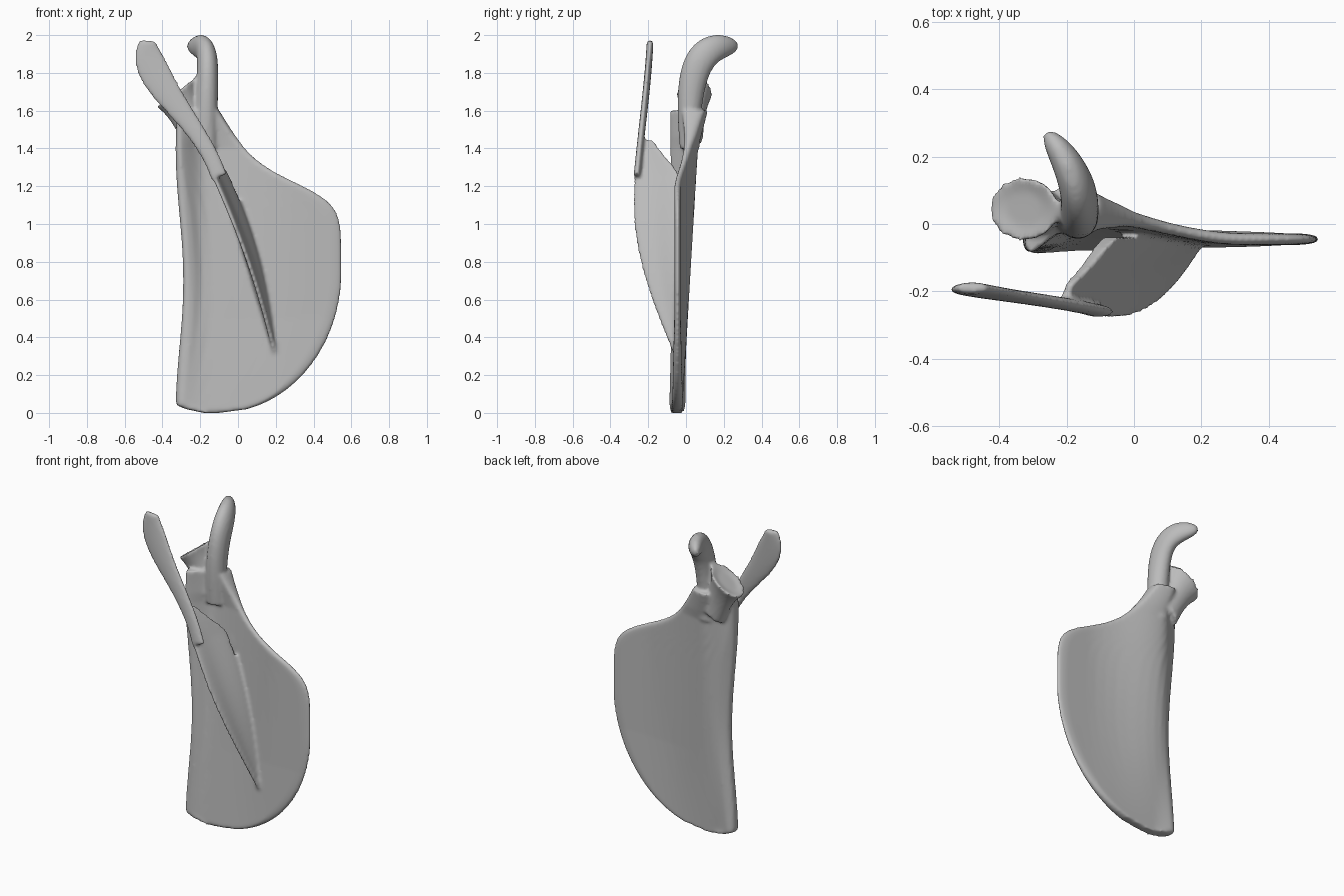
import bpy, bmesh
from math import sin, cos, exp, pi, sqrt, tau
from mathutils import Vector
from mathutils.geometry import interpolate_bezier

cube = bpy.data.objects.get("Cube")
if cube:
    bpy.data.objects.remove(cube)

grey = (0.5, 0.5, 0.5, 1)
bone = bpy.data.materials.new("bone_grey")
bone.use_nodes = True
bone.diffuse_color = grey
bone.node_tree.nodes["Principled BSDF"].inputs["Base Color"].default_value = grey

body = bmesh.new()


def loft(rings):
    """Add a closed skin through rings that have equal numbers of points."""
    part = bmesh.new()
    rows = [[part.verts.new(point) for point in ring] for ring in rings]
    count = len(rows[0])
    for lower, upper in zip(rows, rows[1:]):
        for i in range(count):
            j = (i + 1) % count
            part.faces.new((lower[i], lower[j], upper[j], upper[i]))
    part.faces.new(rows[0][::-1])
    part.faces.new(rows[-1])
    bmesh.ops.recalc_face_normals(part, faces=part.faces)
    mesh = bpy.data.meshes.new("part")
    part.to_mesh(mesh)
    part.free()
    body.from_mesh(mesh)
    bpy.data.meshes.remove(mesh)


def steps(count):
    return [i / count for i in range(count + 1)]


def oval(centre, u, v, count=20):
    angles = [tau * i / count for i in range(count)]
    return [centre + u * cos(a) + v * sin(a) for a in angles]


def ease(start, end, t):
    t = max(0, min(1, t))
    return start + (end - start) * t * t * (3 - 2 * t)


def tube(knots, hint, size):
    """Oval tube along a curve; size gives both radii along its length."""
    path = interpolate_bezier(*[Vector(knot) for knot in knots], 25)
    rings = []
    for i, centre in enumerate(path):
        before, after = path[max(i - 1, 0)], path[min(i + 1, len(path) - 1)]
        along = (after - before).normalized()
        u = hint.cross(along).normalized()
        v = along.cross(u)
        wide, deep = size(i / (len(path) - 1))
        rings.append(oval(centre, u * wide, v * deep))
    loft(rings)


# Blade: outline and thickness rules
def outer_edge(z):
    corner = max(0, 1 - z / 0.05)
    return -0.31 - 0.02 * cos(4.5 * z) + 0.15 * corner ** 2


def inner_edge(z):
    if z < 0.75:
        return -0.1 + 0.65 * sqrt(1 - (1 - z / 0.75) ** 2)
    neck = -0.1 + 0.6 * (1.6 - z)
    return neck + (0.55 - neck) / (1 + exp((z - 1.2) / 0.06))


def blade_ring(z):
    """Thick outer border, ridge behind it, thin inner sheet."""
    left, right = outer_edge(z), inner_edge(z)
    neck = max(0, z - 1.4)
    ridge = min(-0.17, (left + right) / 2)
    ridge_half = 0.03 + 0.2 * neck
    ridge_mid = -0.02 + 0.06 * z + 0.2 * neck - ridge_half
    sheet_half = 0.017 + 0.012 * max(0, 1 - 2 * z)
    front, rear = [], []
    for step in steps(18):
        t = (1 - cos(pi * step)) / 2
        x = left + (right - left) * t
        if x < ridge:
            s = (x - left) / (ridge - left)
            mid, half = ease(-0.045, ridge_mid, s), ease(0.045, ridge_half, s)
        else:
            s = 2 * (x - ridge)
            mid, half = ease(ridge_mid, -0.045, s), ease(ridge_half, sheet_half, 1.6 * s)
        half *= min(1, 0.25 + 1.6 * sin(pi * step))
        front.append((x, mid - half, z))
        rear.append((x, mid + half, z))
    return front + rear[::-1]


loft([blade_ring(1.6 * t) for t in steps(80)])

# Socket: flared stem ending in a shallow cup that faces outward and up
stem, rim = Vector((-0.22, 0.03, 1.45)), Vector((-0.33, 0.045, 1.7))
tilt, depth = Vector((0.8, 0, 0.6)), Vector((0, 0.75, 0))
cup = []
for t in steps(10):
    radius = 0.08 + 0.05 * t ** 3
    cup.append(oval(stem.lerp(rim, t), tilt * radius, depth * radius))
cup.append(oval(stem.lerp(rim, 0.95), tilt * 0.07, depth * 0.07))
loft(cup)


# Hooked process: column that bends backward to a blunt tip
def hook_size(t):
    tip = sqrt(1.1 - t ** 8)
    return (0.05 + 0.02 * sin(pi * t) + 0.01 * t) * tip, (0.06 - 0.015 * t) * tip


tube(((-0.17, 0.02, 1.4), (-0.17, 0, 1.9), (-0.12, 0.1, 1.95), (-0.26, 0.27, 1.94)),
     Vector((1, 0, 0)), hook_size)

# Spine: fin that leans outward and rises from the blade to a crest
lean = Vector((0.88, 0, 0.47))
fin = []
for step in steps(24):
    t = 1.12 * step
    base = Vector((0.2 - 0.3 * t + 0.03 * sin(pi * t), -0.04, 0.3 + 1.02 * t))
    crest = Vector((base.x - 0.06 * t, -0.06 - 0.22 * sin(0.62 * pi * t), base.z))
    base = base.lerp(crest, max(0, 4 * (t - 0.95)))
    near, far = [], []
    for s in steps(8):
        half = ease(0.015 + 0.025 * sin(pi * step), 0.013, 1.5 * s)
        half *= 0.6 if s == 1 else 1
        near.append(base.lerp(crest, s) + lean * half)
        far.append(base.lerp(crest, s) - lean * half)
    fin.append(near + far[::-1])
loft(fin)


# Shoulder tip: flat tongue that continues the crest and widens at its end
def tongue_size(t):
    return 0.045 + 0.04 * sin(pi * t ** 2.4), 0.018


tube(((-0.1, -0.26, 1.25), (-0.2, -0.23, 1.55), (-0.5, -0.2, 1.75), (-0.48, -0.19, 1.97)),
     Vector((0, 1, 0)), tongue_size)

# Fuse the parts into one smooth bone
mesh = bpy.data.meshes.new("shoulder_blade")
body.to_mesh(mesh)
body.free()
mesh.materials.append(bone)
obj = bpy.data.objects.new("shoulder_blade", mesh)
bpy.context.collection.objects.link(obj)
fuse = obj.modifiers.new("fuse", "REMESH")
fuse.mode = "VOXEL"
fuse.voxel_size = 0.01
fuse.use_smooth_shade = True
soften = obj.modifiers.new("soften", "SMOOTH")
soften.factor = 0.5
soften.iterations = 6
